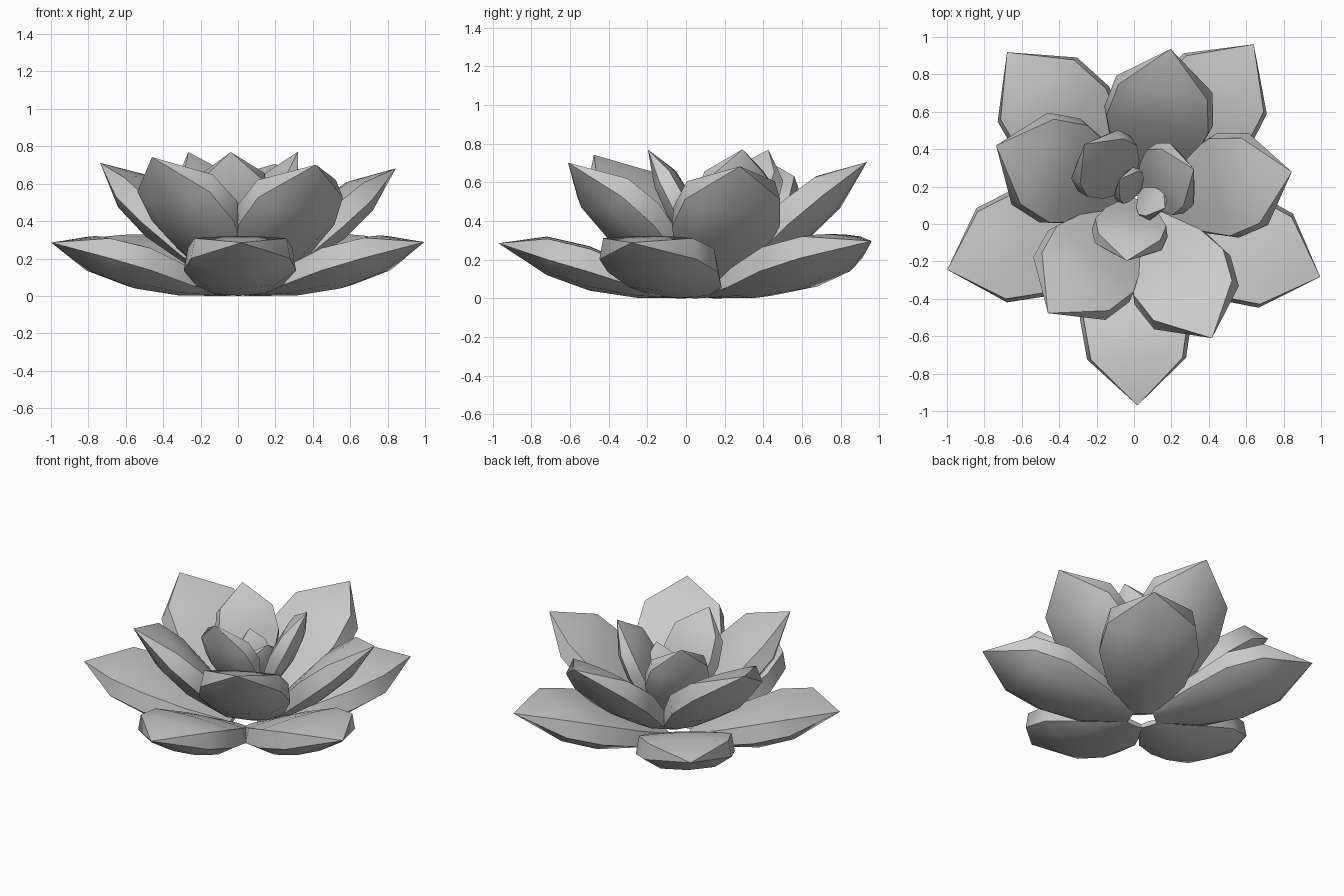
import bpy, bmesh, math
from mathutils import Matrix, Vector

if "Cube" in bpy.data.objects:
    bpy.data.objects.remove(bpy.data.objects["Cube"])

# Stations along a petal: distance, crease half width, rim half width,
# then heights of underside, crease, rim and top surface
STATIONS = [
    (0.00, 0.08, 0.06, 0.00, 0.015, 0.03, 0.035),
    (0.25, 0.23, 0.205, 0.002, 0.055, 0.15, 0.16),
    (0.50, 0.30, 0.28, 0.04, 0.135, 0.255, 0.27),
    (0.72, 0.265, 0.245, 0.12, 0.20, 0.308, 0.32),
]
TIP = (0.97, 0.0, 0.285)


def petal(name, centre, azimuth, pitch=0, scale=1.0, offset=0.08):
    """Closed cupped petal pointing outwards from centre."""
    bm = bmesh.new()
    rings = []
    for d, w, wr, b, c, r, t in STATIONS:
        half = [(w * 0.62, b + 0.2 * (c - b)), (w, c), (wr, r), (wr * 0.5, t - 0.003)]
        loop = [(0, b)] + half + [(0, t)] + [(-y, z) for y, z in reversed(half)]
        rings.append([bm.verts.new((d, y, z)) for y, z in loop])
    n = len(rings[0])
    for a, b in zip(rings, rings[1:]):
        for i in range(n):
            j = (i + 1) % n
            bm.faces.new((a[i], a[j], b[j], b[i]))
    tip = bm.verts.new(TIP)
    for i in range(n):
        bm.faces.new((rings[-1][i], rings[-1][(i + 1) % n], tip))
    bm.faces.new(rings[0])
    bmesh.ops.recalc_face_normals(bm, faces=bm.faces)
    bm.transform(Matrix.Translation(Vector(centre))
                 @ Matrix.Rotation(math.radians(azimuth), 4, 'Z')
                 @ Matrix.Translation((offset, 0, 0))
                 @ Matrix.Rotation(-math.radians(pitch), 4, 'Y')
                 @ Matrix.Scale(scale, 4))
    mesh = bpy.data.meshes.new(name)
    bm.to_mesh(mesh)
    bm.free()
    ob = bpy.data.objects.new(name, mesh)
    bpy.context.collection.objects.link(ob)
    bpy.ops.object.select_all(action='DESELECT')
    ob.select_set(True)
    bpy.context.view_layer.objects.active = ob
    bpy.ops.object.shade_smooth_by_angle(angle=math.radians(48))


# Outer ring, lying almost flat
for i, (az, s) in enumerate([(-89, 1.0), (-20, 1.01), (54, 1.04), (129, 1.03), (198, 1.0)]):
    petal(f"outer_petal_{i + 1}", (0, 0.08, 0), az, 0, s)

# Middle ring, raised
for i, (az, p, s) in enumerate([(-63, 25, 0.96), (12, 24, 0.95), (80, 24, 0.985),
                                (158.5, 24, 0.995), (229, 28, 0.965)]):
    petal(f"middle_petal_{i + 1}", (0.05, 0.11, 0.06), az, p, s)

# Inner ring, steep
for i, (az, p, s) in enumerate([(-96, 46, 0.68), (21, 48, 0.67), (136, 46, 0.68)]):
    petal(f"inner_petal_{i + 1}", (0, 0.17, 0.16), az, p, s, 0.05)

# Heart bud
petal("bud_petal_1", (0.03, 0.17, 0.24), -32, 50, 0.37, 0.01)
petal("bud_petal_2", (0.03, 0.17, 0.24), 148, 54, 0.35, 0.01)
